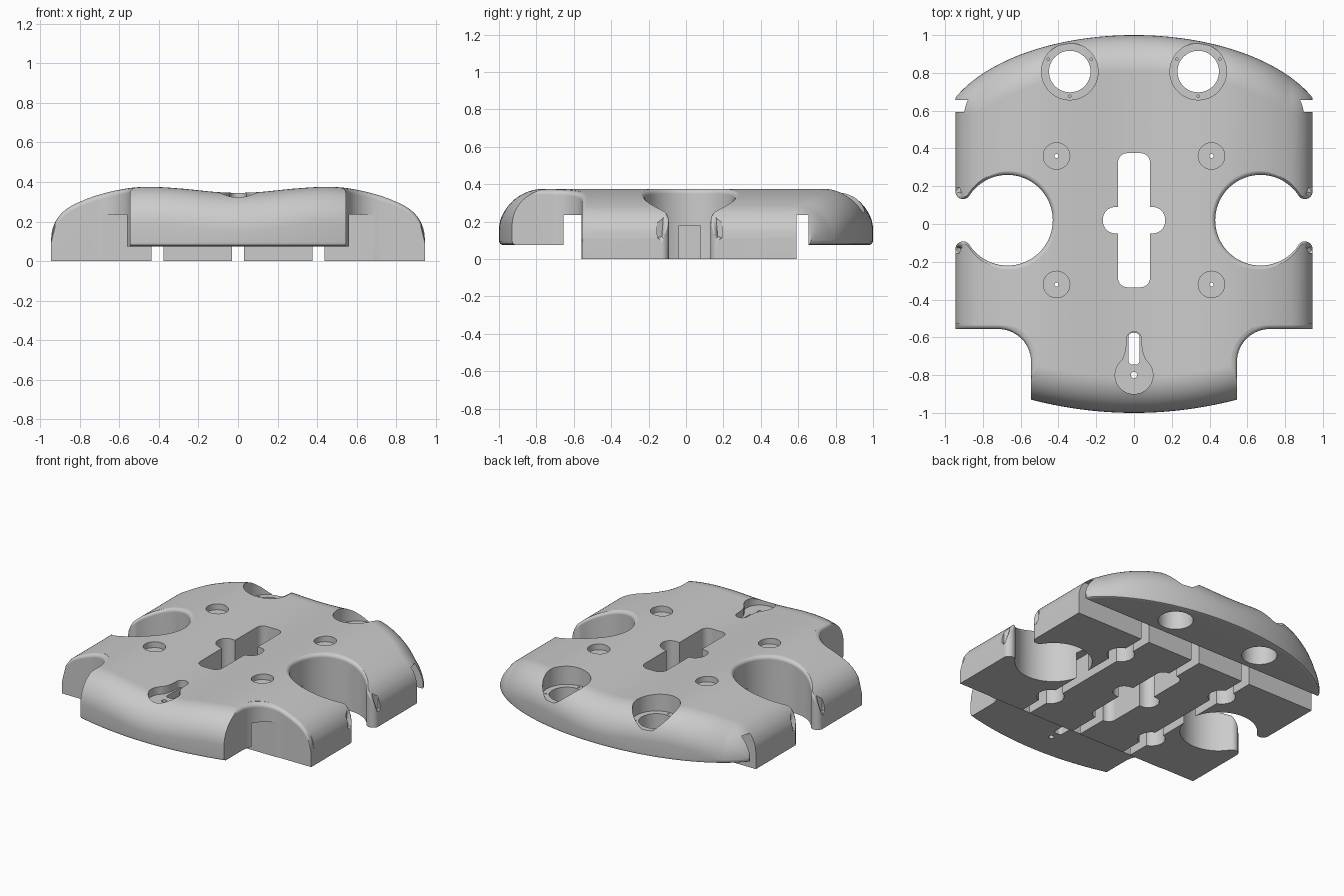
import bpy, bmesh, math
from math import sin, cos, radians, sqrt

if "Cube" in bpy.data.objects:
    bpy.data.objects.remove(bpy.data.objects["Cube"])

# ---- top height across the width (half section, smoothed) ----
CTRL = [(0, .345), (.12, .35), (.28, .366), (.43, .375), (.55, .369), (.68, .342),
        (.78, .308), (.86, .268), (.91, .22), (.937, .165), (.945, .11)]


def smooth(pts, n=6):
    out = []
    for i in range(len(pts) - 1):
        p1, p2 = pts[i], pts[i + 1]
        p0 = pts[i - 1] if i else (-pts[1][0], pts[1][1])
        p3 = pts[min(i + 2, len(pts) - 1)]
        for k in range(n):
            t = k / n
            out.append(tuple(.5 * (2 * b + (c - a) * t + (2 * a - 5 * b + 4 * c - d) * t * t
                                   + (3 * b - a - 3 * c + d) * t ** 3)
                             for a, b, c, d in zip(p0, p1, p2, p3)))
    return out + [pts[-1]]


HALF = smooth(CTRL)


def height(x):
    x = abs(x)
    for (a, h), (b, g) in zip(HALF, HALF[1:]):
        if x <= b:
            return h + (g - h) * (x - a) / (b - a)
    return HALF[-1][1]


def arc(cx, cy, r, a0, a1, n=24):
    return [(cx + r * cos(radians(a0 + (a1 - a0) * i / n)),
             cy + r * sin(radians(a0 + (a1 - a0) * i / n))) for i in range(n + 1)]


def circle(cx, cy, r, n=48):
    return arc(cx, cy, r, 0, 360, n)[:-1]


def rrect(x0, x1, y0, y1, r=0):
    if not r:
        return [(x0, y0), (x1, y0), (x1, y1), (x0, y1)]
    return (arc(x1 - r, y1 - r, r, 0, 90, 8) + arc(x0 + r, y1 - r, r, 90, 180, 8)
            + arc(x0 + r, y0 + r, r, 180, 270, 8) + arc(x1 - r, y0 + r, r, 270, 360, 8))


def loft(bm, rings):
    """Closed solid; rings run counter-clockwise seen from the last ring."""
    vs = [[bm.verts.new(p) for p in ring] for ring in rings]
    n = len(vs[0])
    for a, b in zip(vs, vs[1:]):
        for i in range(n):
            j = (i + 1) % n
            bm.faces.new((a[i], a[j], b[j], b[i]))
    bm.faces.new(vs[0][::-1])
    bm.faces.new(vs[-1])


def finish(bm, name):
    bm.normal_update()
    if bm.calc_volume(signed=True) < 0:
        bmesh.ops.reverse_faces(bm, faces=bm.faces[:])
    me = bpy.data.meshes.new(name)
    bm.to_mesh(me)
    bm.free()
    ob = bpy.data.objects.new(name, me)
    bpy.context.scene.collection.objects.link(ob)
    return ob


def volume(me):
    bm = bmesh.new()
    bm.from_mesh(me)
    v = bm.calc_volume(signed=True)
    bm.free()
    return v


def offset(pts, d):
    res, n = [], len(pts)
    for i, (x, y) in enumerate(pts):
        ax, ay = x - pts[i - 1][0], y - pts[i - 1][1]
        bx, by = pts[(i + 1) % n][0] - x, pts[(i + 1) % n][1] - y
        la, lb = math.hypot(ax, ay), math.hypot(bx, by)
        tx, ty = ax / la + bx / lb, ay / la + by / lb
        l = math.hypot(tx, ty)
        res.append((x + d * ty / l, y - d * tx / l))
    return res


def cut(name, outlines, z0, z1, mirror=False, rim=0):
    """Subtract upright prisms from the body; rim rounds the upper edge."""
    bm = bmesh.new()
    if mirror:
        outlines = outlines + [[(-x, y) for x, y in o] for o in outlines]
    for o in outlines:
        clean = [p for i, p in enumerate(o) if math.dist(p, o[i - 1]) > 5e-4]
        if sum(a[0] * b[1] - b[0] * a[1] for a, b in zip(clean, clean[1:] + clean[:1])) < 0:
            clean.reverse()
        rings, d = [[(x, y, z0) for x, y in clean]], 0
        if rim:
            steps = [(rim * (1 - cos(radians(a))), rim * (sin(radians(a)) - 1))
                     for a in (0, 15, 30, 45, 60, 72)]
            steps.append((steps[-1][0] + .012, steps[-1][1] + .004))
            for d, dz in steps:
                rings.append([(q[0], q[1], height(p[0]) + dz)
                              for p, q in zip(clean, offset(clean, d))])
        rings.append([(x, y, z1) for x, y in (offset(clean, d) if d else clean)])
        loft(bm, rings)
    tool = finish(bm, name)
    tool.hide_render = True
    mod = body.modifiers.new(name, 'BOOLEAN')
    mod.operation, mod.object = 'DIFFERENCE', tool
    before = volume(body.data)
    for solver in ('EXACT', 'MANIFOLD', 'FLOAT'):   # keep the first sound result
        mod.solver = solver
        bpy.context.view_layer.update()
        deps = bpy.context.evaluated_depsgraph_get()
        me = bpy.data.meshes.new_from_object(body.evaluated_get(deps))
        if .6 * before < volume(me) < before:
            body.data = me
            break
    body.modifiers.remove(mod)
    bpy.data.objects.remove(tool)


# ---- body: side profile lofted across the width ----
def side_profile(x, h):
    yf = -1 + .07 * (min(abs(x), .6) / .545) ** 2
    yb = .45 + .55 * sqrt(1 - (x / 1.03) ** 2)
    r = min(.19, h - .1)
    p = [(-.6, 0), (-.6, .075), (yf + .02, .075), (yf + .006, .081), (yf, .095)]
    p += arc(yf + r, h - r, r, 180, 90, 12) + arc(yb - r, h - r, r, 90, 0, 12)
    p += [(yb, .095), (yb - .006, .081), (yb - .02, .075), (.62, .075), (.62, 0)]
    return [(x, y, z) for y, z in p]


bm = bmesh.new()
section = [(-x, h) for x, h in HALF[:0:-1]] + HALF
loft(bm, [side_profile(x, h) for x, h in section])
body = finish(bm, "contoured_body")

# front corner cutaways
corner = [(.545, -1.2), (.545, -.95), (.545, -.85)] + arc(.719, -.73, .174, 180, 90, 14)
corner += [(.72 + .0225 * i, -.556) for i in range(1, 11)] + [(1.2, -.556), (1.2, -1.2)]
cut("corner_cut", [corner], -.2, .7, True, .025)

# round side openings with rounded lips
mouth = (arc(.67, .02, .24, 32.9, 327.1, 56) + arc(.905, -.132, .04, 147.1, 0, 12)
         + [(1.2, -.132), (1.2, .172)] + arc(.905, .172, .04, 360, 212.9, 12))
cut("side_opening", [mouth], -.2, .7, True, .025)

# central cross-shaped opening
cut("cross_long", [rrect(-.085, .085, -.335, .375, .05)], -.2, .7)
cut("cross_wide", [rrect(-.165, .165, -.05, .09, .066)], -.2, .7)

# underside channels
cut("cross_channels", [rrect(-1.2, 1.2, -.655, -.56), rrect(-1.2, 1.2, .592, .656)], -.2, .235)
cut("long_channels", [rrect(x - .03, x + .03, -.61, .625) for x in (-.407, 0, .407)], -.2, .18)

# four screw seats, bored from above and below
seats = [(.41, .36), (.41, -.32)]
cut("screw_bore", [circle(x, y, .085) for x, y in seats], -.2, .265, True)
cut("screw_seat", [circle(x, y, .07) for x, y in seats], .335, .7, True)
cut("screw_pin", [circle(x, y, .011, 12) for x, y in seats], .2, .5, True)

# two ringed ports at the back
cut("port_seat", [circle(.34, .807, .15)], .25, .7, True)
cut("port_hole", [circle(.34, .807, .11)], -.2, .6, True)
cut("port_pins", [circle(.34 + .131 * cos(radians(a)), .807 + .131 * sin(radians(a)), .007, 10)
                  for a in (30, 150, 270)], .2, .5, True)

# keyhole recess at the front
key = (arc(0, -.8, .1, 50, -230, 40) + [(-.048, -.69), (-.041, -.65)]
       + arc(0, -.61, .04, 180, 0, 14) + [(.041, -.65), (.048, -.69)])
cut("keyhole_recess", [key], .295, .7)
cut("keyhole_slot", [rrect(-.029, .029, -.745, -.577, .02)], -.2, .6)
cut("keyhole_pin", [circle(0, -.8, .017, 16)], -.2, .6)

# shading
bpy.ops.object.select_all(action='DESELECT')
body.select_set(True)
bpy.context.view_layer.objects.active = body
bpy.ops.object.shade_smooth_by_angle(angle=radians(32))
wn = body.modifiers.new("even_normals", 'WEIGHTED_NORMAL')
wn.keep_sharp = True
